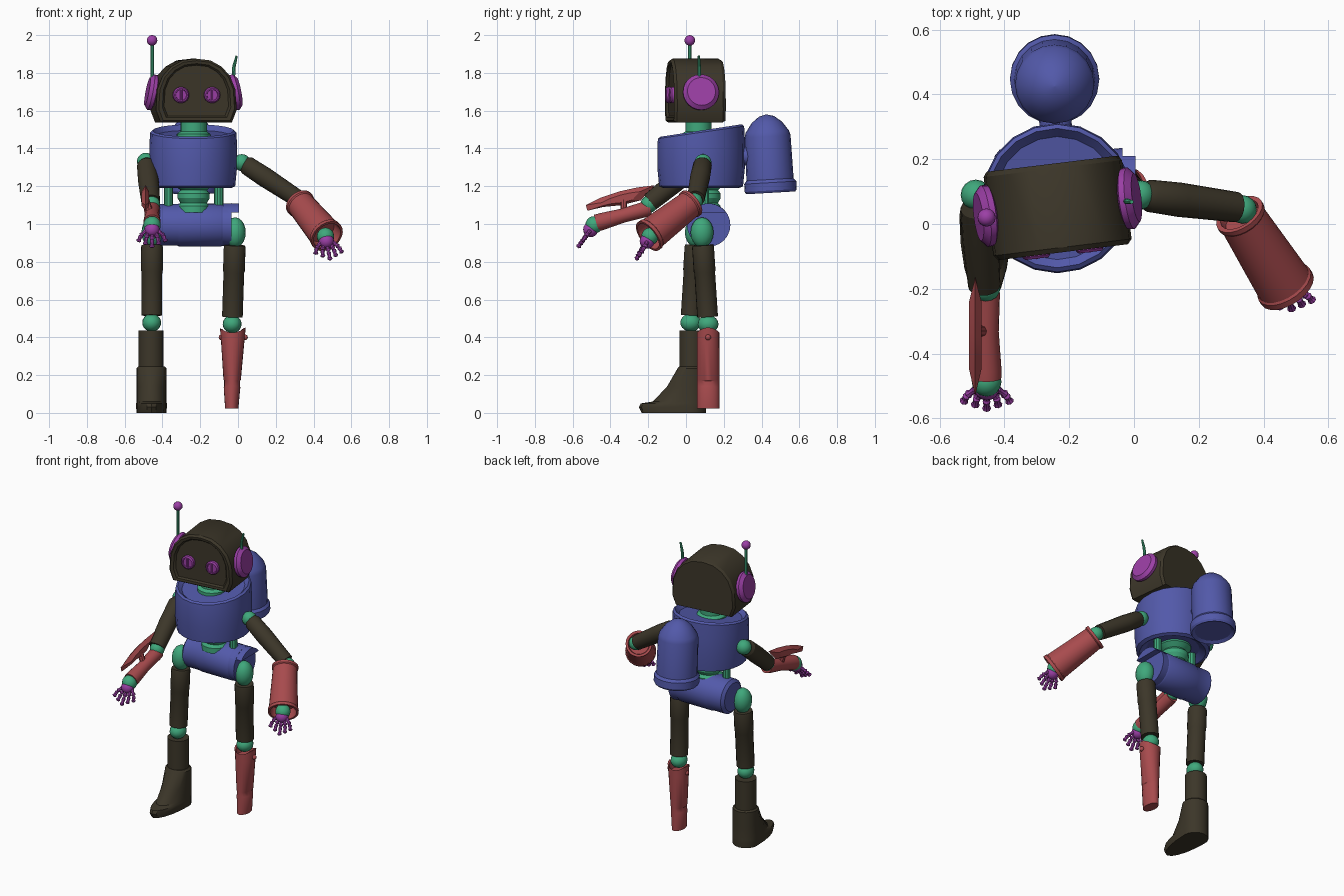
import bpy, bmesh
from math import sin, cos, pi, radians
from mathutils import Vector as V, Matrix

COL = dict(dark=(0.045, 0.037, 0.022), blue=(0.085, 0.1, 0.4), purple=(0.33, 0.05, 0.38),
           green=(0.05, 0.39, 0.2), red=(0.39, 0.07, 0.075))
MAT = {}
for key, c in COL.items():
    MAT[key] = bpy.data.materials.new(key)
    MAT[key].diffuse_color = (*c, 1)


def loft(name, mat, rings, matrix=None):
    """Skin a list of equal-length point rings and cap both ends."""
    bm = bmesh.new()
    rows = [[bm.verts.new(p) for p in r] for r in rings]
    n = len(rows[0])
    for a, b in zip(rows, rows[1:]):
        for i in range(n):
            bm.faces.new((a[i], a[(i + 1) % n], b[(i + 1) % n], b[i]))
    bm.faces.new(rows[0][::-1])
    bm.faces.new(rows[-1])
    bmesh.ops.remove_doubles(bm, verts=bm.verts, dist=1e-5)
    bmesh.ops.recalc_face_normals(bm, faces=bm.faces)
    me = bpy.data.meshes.new(name)
    bm.to_mesh(me)
    bm.free()
    ob = bpy.data.objects.new(name, me)
    me.materials.append(MAT[mat])
    if matrix:
        ob.matrix_world = matrix
    bpy.context.collection.objects.link(ob)
    return ob


def ring(cx, cy, z, rx, ry=None, n=20):
    ry = ry or rx
    return [(cx + rx * cos(2 * pi * i / n), cy + ry * sin(2 * pi * i / n), z) for i in range(n)]


def lathe(name, mat, a, b, profile, n=18):
    """Revolve (radius, 0..1) points about the axis a-b; a number means a plain cylinder."""
    a, b = V(a), V(b)
    if not isinstance(profile, list):
        profile = [(profile, 0), (profile, 1)]
    L = (b - a).length
    m = Matrix.Translation(a) @ (b - a).to_track_quat('Z', 'Y').to_matrix().to_4x4()
    return loft(name, mat, [ring(0, 0, t * L, max(r, 1e-4), n=n) for r, t in profile], m)


def ball(name, mat, c, r, scale=(1, 1, 1)):
    bm = bmesh.new()
    bmesh.ops.create_uvsphere(bm, u_segments=16, v_segments=10, radius=r)
    me = bpy.data.meshes.new(name)
    bm.to_mesh(me)
    bm.free()
    me.materials.append(MAT[mat])
    ob = bpy.data.objects.new(name, me)
    ob.location, ob.scale = c, scale
    bpy.context.collection.objects.link(ob)


def hand(name, wrist, direction, side):
    """Green wrist ball, purple palm and five jointed fingers."""
    w, d, s = V(wrist), V(direction).normalized(), V(side)
    ball(name + "_wrist", "green", w, 0.046)
    ball(name + "_palm", "purple", w + d * 0.03, 0.04)
    for i in range(5):
        k = i / 2 - 1
        p0 = w + d * 0.035 + s * 0.03 * k
        p1 = w + d * (0.095 - 0.025 * abs(k)) + s * 0.06 * k
        p2 = w + d * (0.148 - 0.04 * abs(k)) + s * 0.072 * k
        prof = [(0.005, 0), (0.012, 0.15), (0.009, 0.6), (0.014, 0.85), (0.006, 1)]
        lathe(name + "_finger", "purple", p0, p1, prof, 8)
        lathe(name + "_fingertip", "purple", p1, p2, prof, 8)


# Head: domed outline pushed back in depth, with a raised rim round the face
half = [(0.19, -0.165), (0.215, -0.1), (0.208, 0.01), (0.18, 0.08), (0.135, 0.13), (0.075, 0.163)]
outline = half + [(0, 0.172)] + [(-x, z) for x, z in half[::-1]]
levels = [(-0.125, 0.8), (-0.137, 0.85), (-0.14, 0.94), (-0.125, 1), (0.12, 1), (0.135, 0.95)]
head_m = Matrix.Translation((-0.236, 0.052, 1.703)) @ Matrix.Rotation(radians(7), 4, 'Z')
loft("head", "dark", [[(x * s, y, z * s) for x, z in outline] for y, s in levels], head_m)
for s in (-1, 1):
    eye = lambda x, y, z: head_m @ V((s * 0.083 + x, y, z))
    lathe("eye", "purple", eye(0, -0.11, -0.02), eye(0, -0.15, -0.02),
          [(0.043, 0), (0.043, 0.8), (0.036, 1), (0.03, 1), (0.028, 0.85)])
    lathe("eye_slot", "purple", eye(0, -0.145, -0.05), eye(0, -0.145, 0.01), 0.007, 8)
    # Ear discs
    lathe("ear", "purple", head_m @ V((s * 0.2, 0, -0.01)), head_m @ V((s * 0.246, 0, -0.001)),
          [(0.07, 0), (0.094, 0.2), (0.096, 0.6), (0.075, 1)], 24)

# Antennas: one whole, one snapped
lathe("antenna_rod", "green", (-0.455, 0.02, 1.76), (-0.455, 0.02, 1.96), 0.009, 8)
ball("antenna_ball", "purple", (-0.455, 0.02, 1.972), 0.028)
lathe("broken_antenna", "green", (-0.025, 0.07, 1.76), (-0.021, 0.07, 1.84), 0.009, 8)
lathe("broken_antenna_tip", "green", (-0.021, 0.07, 1.835), (-0.007, 0.068, 1.89), [(0.009, 0), (0.006, 1)], 8)

# Neck
lathe("neck", "green", (-0.235, 0.065, 1.42), (-0.235, 0.065, 1.56),
      [(0.09, 0), (0.09, 0.4), (0.07, 0.5), (0.07, 0.9), (0.08, 1)])

# Torso barrel with a collar that rises to the back
tor = []
for z, r, tilt in [(1.215, 0.16, 0), (1.19, 0.2, 0), (1.2, 0.222, 0), (1.3, 0.232, 0),
                   (1.42, 0.232, 0), (1.485, 0.228, 1), (1.495, 0.215, 1), (1.47, 0.19, 0.8)]:
    tor.append([(x, y, z + tilt * 0.033 * (y - 0.08) / r) for x, y, _ in ring(-0.237, 0.08, z, r)])
loft("torso", "blue", tor)

# Waist: ribbed spine and two side rods
lathe("spine", "green", (-0.235, 0.1, 1.06), (-0.235, 0.1, 1.23),
      [(0.085, 0), (0.085, 0.2), (0.07, 0.3), (0.085, 0.45), (0.085, 0.6), (0.07, 0.7), (0.1, 0.85), (0.1, 1)])
for s in (-1, 1):
    lathe("waist_rod", "green", (-0.235 + s * 0.133, 0.1, 1.04), (-0.235 + s * 0.133, 0.1, 1.22), 0.024, 10)

# Pelvis: drum lying across, with a raised middle band
lathe("pelvis", "blue", (-0.43, 0.12, 0.995), (-0.035, 0.12, 0.995),
      [(0.09, 0), (0.11, 0.04), (0.11, 0.28), (0.114, 0.3), (0.114, 0.86), (0.11, 0.88), (0.115, 1)], 24)
loft("pelvis_lip", "blue", [[(x, 0.12 + 0.112 * cos(a), 0.995 + 0.114 * sin(a)) for a in
     [pi * (0.2 + 0.06 * i) for i in range(11)]] for x in (-0.08, 0.005)])

# Tank on the back
lathe("back_tank", "blue", (-0.245, 0.449, 1.165), (-0.245, 0.425, 1.58),
      [(0.11, 0.03), (0.13, 0), (0.138, 0.03), (0.138, 0.13), (0.125, 0.17), (0.122, 0.72), (0.115, 0.78),
       (0.08, 0.9), (0.04, 0.975), (0.001, 1)], 20)
lathe("tank_mount", "blue", (-0.24, 0.27, 1.36), (-0.245, 0.36, 1.36), 0.05)

# Hips, thighs and knees
for side, hip, knee in [("right", (-0.455, 0.055, 0.955), (-0.457, 0.025, 0.478)),
                        ("left", (-0.015, 0.085, 0.955), (-0.031, 0.117, 0.47))]:
    ball(side + "_hip", "green", hip, 0.08, (0.7, 0.76, 1))
    h, k = V(hip), V(knee)
    lathe(side + "_thigh", "dark", h.lerp(k, 0.14), h.lerp(k, 0.92),
          [(0.055, 0), (0.058, 0.03), (0.058, 0.36), (0.055, 0.38), (0.055, 1)])
    ball(side + "_knee", "green", knee, 0.05, (1, 1.1, 0.95))

# Booted leg: plain shin and a wedge boot with a long toe
lathe("right_shin", "dark", (-0.46, 0.03, 0.22), (-0.46, 0.03, 0.435), 0.066)
boot = []
for z, toe, r in [(0, 0.26, 0.08), (0.03, 0.275, 0.081), (0.05, 0.265, 0.081), (0.06, 0.2, 0.08),
                  (0.14, 0.125, 0.08), (0.235, 0.07, 0.08), (0.245, 0.062, 0.07)]:
    boot.append([(x, 0.025 + (y if y > 0 else y * toe / r), z) for x, y, _ in ring(-0.458, 0, z, r)])
loft("right_boot", "dark", boot)

# Peg leg: tapered shell with a pointed rim and side bolts
peg = []
for z, rx, wave in [(0.4, 0.045, 0), (0.42, 0.055, 1), (0.425, 0.068, 1), (0.38, 0.062, 0), (0.175, 0.046, 0),
                    (0.17, 0.042, 0), (0.14, 0.042, 0), (0.135, 0.044, 0), (0.022, 0.035, 0)]:
    peg.append([(x, y, z + wave * 0.025 * abs((x + 0.03) / rx) ** 2)
                for x, y, _ in ring(-0.027 - 0.015 * (0.44 - z), 0.117, z, rx, 0.06)])
loft("left_peg_leg", "red", peg)
for x in (-0.087, 0.037):
    ball("peg_bolt", "red", (x, 0.117, 0.4), 0.015)

# Arm with the fin: reaches forward
ball("right_shoulder", "green", (-0.488, 0.09, 1.33), 0.047)
lathe("right_upper_arm", "dark", (-0.485, 0.07, 1.325), (-0.462, -0.19, 1.115),
      [(0.035, 0), (0.052, 0.08), (0.055, 0.5), (0.05, 1)])
ball("right_elbow", "green", (-0.457, -0.195, 1.105), 0.045)
lathe("right_forearm", "red", (-0.456, -0.19, 1.085), (-0.455, -0.475, 1.005),
      [(0.04, 0), (0.042, 0.1), (0.038, 0.5), (0.046, 0.9), (0.046, 1)])
fin = [(-0.165, 1.205), (-0.26, 1.193), (-0.35, 1.173), (-0.45, 1.14), (-0.53, 1.1),
       (-0.522, 1.07), (-0.44, 1.09), (-0.34, 1.1), (-0.24, 1.125)]
loft("forearm_fin", "red", [[(x, -0.34 + (y + 0.34) * s, 1.13 + (z - 1.13) * s) for y, z in fin]
                            for x, s in [(-0.51, 0.55), (-0.49, 1), (-0.47, 0.55)]])
lathe("fin_strut", "red", (-0.462, -0.33, 1.05), (-0.488, -0.33, 1.13), 0.018, 8)
hand("right_hand", (-0.455, -0.487, 0.995), (0, -0.09, -0.125), (1, 0, 0))

# Arm with the big hollow cuff: held out to the side
ball("left_shoulder", "green", (0.02, 0.09, 1.325), 0.045)
lathe("left_upper_arm", "dark", (0.025, 0.09, 1.325), (0.315, 0.052, 1.135),
      [(0.035, 0), (0.05, 0.08), (0.053, 0.4), (0.047, 1)])
ball("left_elbow", "green", (0.335, 0.045, 1.12), 0.044)
lathe("left_cuff", "red", (0.325, 0.03, 1.112), (0.472, -0.2, 0.935),
      [(0.001, 0.08), (0.06, 0.08), (0.065, 0), (0.08, 0), (0.08, 0.05), (0.074, 0.07), (0.088, 0.92),
       (0.093, 0.94), (0.093, 1), (0.08, 1), (0.075, 0.8), (0.001, 0.8)], 22)
hand("left_hand", (0.463, -0.19, 0.935), (0.02, -0.06, -0.1), (0.98, 0.1, 0.05))

# Smooth the curved surfaces, keep hard edges
for ob in bpy.data.objects:
    ob.select_set(True)
    bpy.context.view_layer.objects.active = ob
bpy.ops.object.shade_smooth_by_angle(angle=radians(30))
